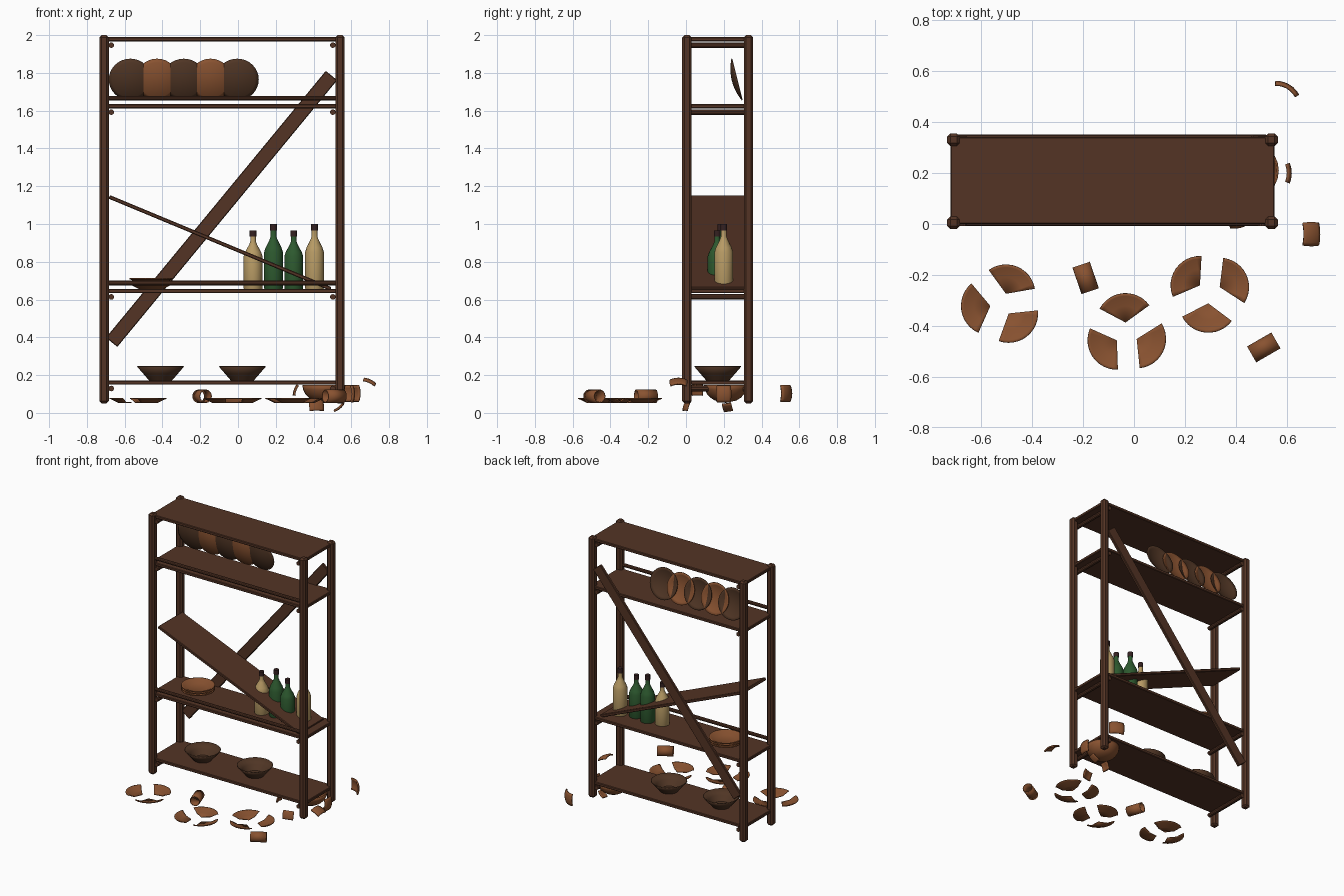
import bpy, bmesh, math
from mathutils import Vector, Euler

if "Cube" in bpy.data.objects:
    bpy.data.objects.remove(bpy.data.objects["Cube"])


def material(name, rgb):
    m = bpy.data.materials.new(name)
    m.use_nodes = True
    m.diffuse_color = (*rgb, 1)
    m.node_tree.nodes["Principled BSDF"].inputs["Base Color"].default_value = (*rgb, 1)
    return m


WOOD = material("dark wood", (0.088, 0.034, 0.018))
CLAY = material("terracotta", (0.25, 0.085, 0.03))
DARK = material("dark clay", (0.08, 0.036, 0.018))
CREAM = material("cream glass", (0.48, 0.33, 0.13))
GREEN = material("green glass", (0.026, 0.10, 0.028))
CORK = material("dark stopper", (0.035, 0.015, 0.015))


def finish(name, bm, mat, loc=(0, 0, 0), rot=(0, 0, 0), thick=0, smooth=False):
    bmesh.ops.remove_doubles(bm, verts=bm.verts, dist=0.0001)
    bmesh.ops.recalc_face_normals(bm, faces=bm.faces)
    me = bpy.data.meshes.new(name)
    bm.to_mesh(me)
    bm.free()
    me.materials.append(mat)
    ob = bpy.data.objects.new(name, me)
    ob.location = loc
    ob.rotation_euler = [math.radians(a) for a in rot]
    bpy.context.collection.objects.link(ob)
    if thick:
        mod = ob.modifiers.new("thickness", "SOLIDIFY")
        mod.thickness = thick
        mod.offset = 0
    if smooth:
        bpy.ops.object.select_all(action="DESELECT")
        bpy.context.view_layer.objects.active = ob
        ob.select_set(True)
        bpy.ops.object.shade_smooth_by_angle(angle=math.radians(35))
    return ob


def box(name, size, loc, rot=(0, 0, 0), bevel=0.004):
    bm = bmesh.new()
    bmesh.ops.create_cube(bm, size=1)
    bmesh.ops.scale(bm, vec=size, verts=bm.verts)
    ob = finish(name, bm, WOOD, loc, rot)
    mod = ob.modifiers.new("worn edges", "BEVEL")
    mod.width = bevel
    mod.segments = 1
    return ob


def rod(name, radius, length, loc, rot):
    bm = bmesh.new()
    bmesh.ops.create_cone(bm, cap_ends=True, segments=10, radius1=radius, radius2=radius, depth=length)
    return finish(name, bm, WOOD, loc, rot, smooth=True)


def lathe(name, profile, mat, loc, rot=(0, 0, 0), thick=0, start=0, sweep=360, steps=24):
    bm = bmesh.new()
    rings = []
    for i in range(steps + 1):
        a = math.radians(start + sweep * i / steps)
        rings.append([bm.verts.new((r * math.cos(a), r * math.sin(a), z)) for r, z in profile])
    for a, b in zip(rings, rings[1:]):
        for j in range(len(profile) - 1):
            bm.faces.new((a[j], b[j], b[j + 1], a[j + 1]))
    return finish(name, bm, mat, loc, rot, thick, True)


def shard(name, loc, rot, width, height, radius=0.1):
    """Curved pot fragment whose outside faces local +x."""
    bm = bmesh.new()
    n, rows = 6, []
    for i in range(n + 1):
        u = (i / n - 0.5) * width / radius
        row = []
        for j in range(n + 1):
            v = (j / n - 0.5) * height / radius
            row.append(bm.verts.new((radius * (math.cos(u) * math.cos(v) - 0.95),
                                     radius * math.sin(u) * math.cos(v), radius * math.sin(v))))
        rows.append(row)
    for a, b in zip(rows, rows[1:]):
        for j in range(n):
            bm.faces.new((a[j], b[j], b[j + 1], a[j + 1]))
    finish(name, bm, CLAY, loc, rot, 0.01, True)


# Frame posts
XL, XR, YF, YB = -0.709, 0.54, 0.005, 0.331
for side, x in (("left", XR), ("right", XL)):
    for end, y in (("front", YF), ("back", YB)):
        box(f"{end}_{side}_post", (0.05, 0.05, 1.95), (x, y, 1.025), bevel=0.012)

# Shelves, with round bearers beneath and a retaining rail on the middle two
MID_X, MID_Y = (XL + XR) / 2, (YF + YB) / 2
for label, z, railed in (("bottom", 0.16, False), ("lower", 0.645, True),
                         ("upper", 1.623, True), ("top", 1.978, False)):
    box(f"{label}_shelf", (1.275, 0.342, 0.022), (MID_X, 0.171, z))
    for side, x in (("left", XR - 0.038), ("right", XL + 0.038)):
        rod(f"{label}_shelf_{side}_bearer", 0.015, 0.35, (x, MID_Y, z - 0.031), (90, 0, 0))
    if railed:
        rod(f"{label}_shelf_rail", 0.013, XR - XL, (MID_X, YF, z + 0.043), (0, 90, 0))

# Fallen shelf and diagonal back brace
box("fallen_shelf", (1.27, 0.285, 0.02), (-0.095, MID_Y, 0.9), (0, math.degrees(math.atan2(0.49, 1.18)), 0))
box("diagonal_brace", (1.83, 0.022, 0.078), (-0.087, 0.34, 1.08), (0, -50.5, 0))

# Dishes leaning on the upper shelf
DISH = [(0.113 * t / 6, 0.026 * (t / 6) ** 2) for t in range(7)]
for i in range(5):
    lathe(f"leaning_plate_{i + 1}", DISH, (DARK, CLAY)[i % 2], (-0.57 + 0.1415 * i, 0.245, 1.759),
          (-76, 0, 0), 0.005, steps=32)

# Bottles
BODY = [(0, 0), (0.046, 0), (0.05, 0.01), (0.05, 0.2), (0.042, 0.225), (0.022, 0.265), (0.015, 0.285), (0.015, 0.32)]
STOPPER = [(0, 0.315), (0.018, 0.315), (0.018, 0.35), (0, 0.35)]
for i, (x, y, h, mat) in enumerate(((0.08, 0.165, 0.9, CREAM), (0.188, 0.185, 1, GREEN),
                                    (0.295, 0.165, 0.9, GREEN), (0.405, 0.2, 1, CREAM))):
    for part, outline, m in (("bottle", BODY, mat), ("bottle_stopper", STOPPER, CORK)):
        lathe(f"{part}_{i + 1}", [(r, z * h) for r, z in outline], m, (x, y, 0.65), steps=16)

# Stacked plates on the lower shelf
PLATE = [(0, 0), (0.065, 0), (0.105, 0.02), (0.115, 0.022)]
for i in range(3):
    lathe(f"stacked_plate_{i + 1}", PLATE, CLAY, (-0.46, 0.185, 0.66 + 0.014 * i), thick=0.006)

# Bowls on the bottom shelf
for i, x in enumerate((-0.41, 0.023)):
    lathe(f"bowl_{i + 1}", [(0, 0), (0.06, 0), (0.09, 0.035), (0.122, 0.072)], DARK, (x, MID_Y, 0.175), thick=0.006)

# Plates broken into three wedges each
for i, (cx, cy, turn) in enumerate(((-0.52, -0.316, 68), (-0.03, -0.432, 94), (0.296, -0.267, 25))):
    for k in range(3):
        a = turn + 120 * k
        off = Vector((0.045, 0, 0))
        off.rotate(Euler((0, 0, math.radians(a))))
        lathe(f"broken_plate_{i + 1}_piece_{k + 1}", PLATE, CLAY, Vector((cx, cy, 0.054)) + off,
              thick=0.005, start=a - 58, sweep=116, steps=12)

# Loose tubes lying on the floor
TUBE = [(0.033, -0.055), (0.033, 0.055)]
for i, (x, y, a) in enumerate(((-0.19, -0.212, 109), (0.51, -0.485, 30))):
    lathe(f"tube_piece_{i + 1}", TUBE, CLAY, (x, y, 0.088), (0, 90, a), 0.006, steps=16)

# Broken pot under the bottom shelf, with scattered fragments
POT = [(0, 0)] + [(0.11 * math.sin(math.radians(a)), 0.09 * (1 - math.cos(math.radians(a)))) for a in range(30, 91, 15)]
lathe("broken_pot", POT, CLAY, (0.455, 0.21, 0.057), thick=0.008)
shard("pot_shard_back", (0.605, 0.54, 0.103), (0, 0, 60), 0.11, 0.09)
shard("pot_shard_side", (0.698, -0.04, 0.168), (0, -65, 0), 0.095, 0.07)
shard("pot_shard_front", (0.415, 0.0, 0.04), (0, -20, -75), 0.08, 0.06)
shard("pot_shard_low", (0.535, 0.22, 0.03), (10, 50, 0), 0.05, 0.06)
shard("pot_shard_inner", (0.305, 0.06, 0.12), (0, -20, 180), 0.06, 0.06)
shard("pot_shard_corner", (0.61, 0.2, 0.1), (0, 0, 0), 0.08, 0.09)
